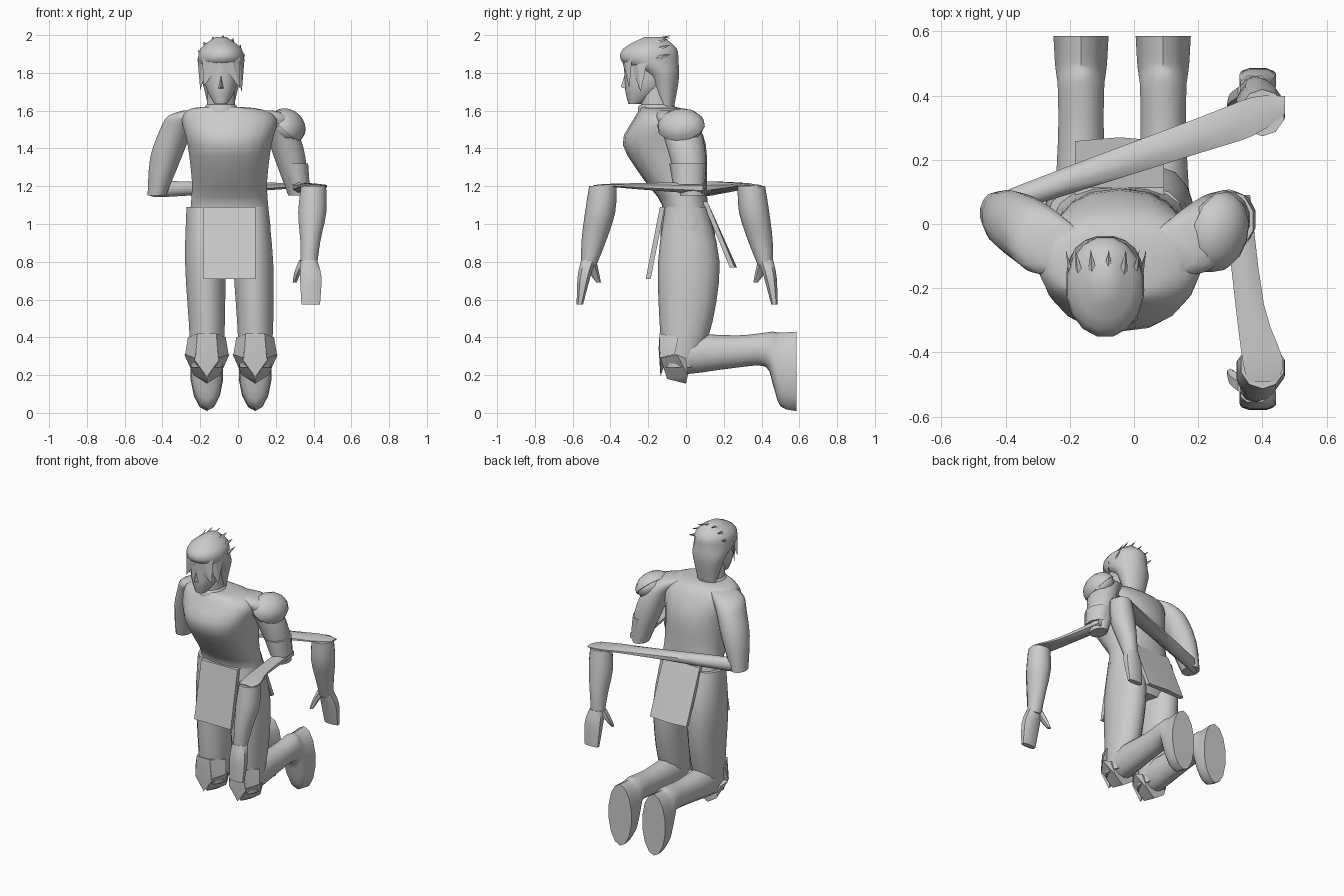
import bpy, bmesh, math
from mathutils import Vector, Euler

cube = bpy.data.objects.get("Cube")
if cube:
    bpy.data.objects.remove(cube, do_unlink=True)

shade = (.6, .6, .6, 1)
grey = bpy.data.materials.new("plain grey")
grey.use_nodes = True
grey.diffuse_color = shade
grey.node_tree.nodes["Principled BSDF"].inputs["Base Color"].default_value = shade

BODY = Vector((-.045, 0, 0))      # centre of the trunk
HEAD = Vector((-.09, -.18, 1.83))  # centre of the skull


def finish(name, bm, angle):
    """Turn a bmesh into a smooth object that keeps its hard edges."""
    bmesh.ops.recalc_face_normals(bm, faces=bm.faces)
    mesh = bpy.data.meshes.new(name)
    bm.to_mesh(mesh)
    bm.free()
    mesh.materials.append(grey)
    mesh.polygons.foreach_set("use_smooth", [True] * len(mesh.polygons))
    mesh.set_sharp_from_angle(angle=math.radians(angle))
    obj = bpy.data.objects.new(name, mesh)
    bpy.context.collection.objects.link(obj)
    return obj


def ring(wide, deep, x=0, y=0, z=0):
    """One cross-section: centre and its two half-sizes."""
    return Vector((x, y, z, wide, deep))


def smooth_path(rings, steps=3):
    """Pass a smooth curve through the cross-sections."""
    padded = [rings[0], *rings, rings[-1]]
    for a, b, c, d in zip(padded, padded[1:], padded[2:], padded[3:]):
        for k in range(steps):
            t = k / steps
            yield b + (c - a) * (t / 2) + (a * 2 - b * 5 + c * 4 - d) * (t * t / 2) \
                + (b * 3 - a - c * 3 + d) * (t ** 3 / 2)
    yield rings[-1]


def loft(name, rings, axis="z", sides=14, power=1.0, origin=Vector(), flip=None):
    """Skin rounded cross-sections that face the given axis."""
    bm = bmesh.new()
    loops = []
    for x, y, z, wide, deep in smooth_path(rings):
        loop = []
        for i in range(sides):
            turn = math.tau * (i + .5) / sides
            c, s = math.cos(turn), math.sin(turn)
            a = wide * math.copysign(abs(c) ** power, c)
            b = deep * math.copysign(abs(s) ** power, s)
            offset = {"x": (0, a, b), "y": (a, 0, b), "z": (a, b, 0)}[axis]
            point = origin + Vector((x, y, z)) + Vector(offset)
            loop.append(bm.verts.new(flip(point) if flip else point))
        loops.append(loop)
    for low, high in zip(loops, loops[1:]):
        for i in range(sides):
            bm.faces.new((low[i - 1], low[i], high[i], high[i - 1]))
    bm.faces.new(loops[0])
    bm.faces.new(loops[-1])
    return finish(name, bm, 50)


def hull(name, points):
    """Faceted solid around a few corner points."""
    bm = bmesh.new()
    for point in points:
        bm.verts.new(point)
    result = bmesh.ops.convex_hull(bm, input=bm.verts)
    inner = [v for v in result["geom_interior"] if isinstance(v, bmesh.types.BMVert)]
    bmesh.ops.delete(bm, geom=inner, context="VERTS")
    return finish(name, bm, 25)


def both_sides(origin, *points):
    """Points given on one side, repeated across the origin's centre plane."""
    return [origin + Vector((s * x, y, z)) for x, y, z in points for s in (1, -1)]


def hair_lock(name, base, tip, width):
    """Pointed strand lying on the skull; both ends are relative to it."""
    base, tip = Vector(base), Vector(tip)
    outward = base.normalized()
    side = (tip - base).cross(outward).normalized() * width
    lift = outward * .015
    hull(name, [HEAD + p for p in (base + side, base - side, base + lift, base - lift, tip)])


# Trunk from hips to collar
loft("torso", [ring(.19, .12, z=.8), ring(.22, .145, y=.01, z=.95), ring(.207, .122, y=-.005, z=1.1),
               ring(.202, .165, y=-.055, z=1.23), ring(.225, .22, y=-.115, z=1.42),
               ring(.255, .165, y=-.115, z=1.55), ring(.2, .12, x=-.02, y=-.125, z=1.605),
               ring(.1, .09, x=-.045, y=-.15, z=1.62)], sides=18, power=.85, origin=BODY)
loft("collar", [ring(.095, .1, z=1.59), ring(.085, .095, z=1.625), ring(.07, .07, z=1.635)],
     origin=Vector((HEAD.x, -.155, 0)))

# Skirt panels hanging at front and back, the back one bowed outward
for name, top, bottom, bow in (("front_skirt_panel", (-.125, 1.09), (-.2, .71), -.005),
                               ("back_skirt_panel", (.1, 1.12), (.245, .77), .025)):
    corners = [(.138, y + d, z) for y, z in (top, bottom) for d in (.013, -.013)]
    hull(name, both_sides(BODY, *corners, (0, bottom[0] + bow, bottom[1])))

# Kneeling legs with knee guards; each shin turns down into an upright foot
for side, s in (("left", 1), ("right", -1)):
    leg = Vector((-.037 + .128 * s, 0, 0))
    loft(side + "_thigh", [ring(.085, .09, y=-.03, z=.24), ring(.098, .14, z=.48),
                           ring(.108, .163, x=-.01, y=.015, z=.8), ring(.09, .11, x=-.02, z=1.09)],
         origin=leg)
    loft(side + "_shin", [ring(.06, .07, y=-.1, z=.29), ring(.085, .105, z=.31),
                          ring(.073, .085, y=.27, z=.325), ring(.074, .09, y=.42, z=.335),
                          ring(.078, .14, y=.46, z=.29), ring(.083, .195, y=.5, z=.23),
                          ring(.088, .21, y=.585, z=.22)], axis="y", origin=leg)
    hull(side + "_knee_guard_upper", both_sides(
        leg, (.05, -.14, .42), (.1, -.04, .4), (.115, -.06, .31), (.06, -.14, .29)))
    hull(side + "_knee_guard_lower", both_sides(
        leg, (.12, -.05, .31), (.06, -.135, .29), (.1, 0, .29), (.07, .01, .2), (0, -.1, .18), (0, 0, .155)))
    hull(side + "_knee_plate", both_sides(
        leg, (.05, -.14, .42), (.065, -.135, .28), (0, -.145, .34), (0, -.135, .19), (0, -.1, .3)))

# Upper arms, leaning outward from the shoulders
for side, s, elbow, shoulder in (("left", 1, .315, .235), ("right", -1, .43, .335)):
    loft(side + "_upper_arm", [
        ring(.05, .065, x=s * elbow, y=.035, z=1.15),
        ring(.085, .095, x=s * (elbow + shoulder) / 2, y=.01, z=1.35),
        ring(.09, .105, x=s * (shoulder - .01), y=-.025, z=1.5),
        ring(.1, .1, x=s * (shoulder - .06), y=-.06, z=1.57),
        ring(.08, .07, x=s * (shoulder - .12), y=-.08, z=1.6)])
loft("left_arm_cuff", [ring(.062, .085, x=.32, y=.015, z=1.21),
                       ring(.08, .098, x=.295, y=.01, z=1.32)], sides=10)

# Shoulder guard on the left arm: a dome over a narrower rim
for name, size, low in (("shoulder_guard_dome", 1, 0), ("shoulder_guard_rim", .93, -.45)):
    bm = bmesh.new()
    bmesh.ops.create_uvsphere(bm, u_segments=12, v_segments=10, radius=size)
    for v in bm.verts:
        v.co = Vector((v.co.x * .105, v.co.y * .13, max(v.co.z, low) * .09))
    bmesh.ops.remove_doubles(bm, verts=bm.verts, dist=.0005)
    guard = finish(name, bm, 40)
    guard.rotation_euler = Euler((0, math.radians(45), math.radians(-16)))
    guard.location = (.258, -.025, 1.515)

# Ribbon-like links from each elbow to its forearm
loft("left_elbow_link", [ring(.045, .035, x=.32, y=.09, z=1.19),
                         ring(.048, .018, x=.36, y=-.25, z=1.2),
                         ring(.068, .008, x=.4, y=-.42, z=1.205),
                         ring(.05, .006, x=.4, y=-.49, z=1.2)], axis="y", sides=8)
loft("right_elbow_link", [ring(.02, .03, x=-.465, y=.04, z=1.18),
                          ring(.04, .045, x=-.38, y=.075, z=1.185),
                          ring(.06, .02, x=.2, y=.275, z=1.2),
                          ring(.065, .009, x=.37, y=.335, z=1.203),
                          ring(.03, .006, x=.47, y=.37, z=1.2)], axis="x", sides=8)

# Forearms and hands: one pair, reflected front to back
def to_back(point):
    return Vector((point.x, -.094 - point.y, point.z))


for side, flip in (("left", None), ("right", to_back)):
    loft(side + "_forearm", [ring(.046, .04, x=.375, y=-.515, z=.78),
                             ring(.056, .065, x=.383, y=-.488, z=.91),
                             ring(.078, .08, x=.393, y=-.455, z=1.06),
                             ring(.07, .073, x=.4, y=-.44, z=1.2)], sides=10, flip=flip)
    loft(side + "_hand", [ring(.052, .018, x=.385, y=-.562, z=.575),
                          ring(.06, .036, x=.385, y=-.54, z=.72),
                          ring(.046, .042, x=.375, y=-.515, z=.81)],
         sides=8, power=.7, flip=flip)
    loft(side + "_thumb", [ring(.012, .012, x=.3, y=-.462, z=.69),
                           ring(.02, .025, x=.315, y=-.485, z=.74),
                           ring(.03, .03, x=.35, y=-.505, z=.81)], sides=6, flip=flip)

# Neck, head and nose
loft("neck", [ring(.08, .085, z=1.58), ring(.07, .075, y=-.02, z=1.74)],
     origin=Vector((HEAD.x, -.15, 0)))
loft("head", [ring(.035, .035, y=-.09, z=-.195), ring(.07, .09, y=-.05, z=-.135),
              ring(.087, .115, y=-.03, z=-.07), ring(.09, .13, y=-.02, z=.07)],
     power=.9, origin=HEAD)
hull("nose", both_sides(HEAD, (.016, -.135, -.115), (0, -.165, -.105),
                        (0, -.145, -.04), (0, -.12, -.08)))

# Hair cap, long at the nape, with pointed locks
loft("hair_cap", [ring(.06, .03, y=.08, z=-.245), ring(.09, .065, y=.07, z=-.12),
                  ring(.112, .09, y=.055, z=-.04), ring(.123, .153, y=-.01, z=.03),
                  ring(.11, .143, y=-.01, z=.1), ring(.03, .05, y=.01, z=.16)],
     sides=16, origin=HEAD)
for i, (base, tip) in enumerate((((.05, -.13, .04), (.1, -.12, -.11)),
                                 ((.09, -.07, .04), (.11, -.06, -.13)),
                                 ((-.05, -.13, .04), (-.09, -.12, -.1)),
                                 ((-.09, -.07, .04), (-.11, -.06, -.12)))):
    hair_lock(f"fringe_lock_{i + 1}", base, tip, .06)

# Tufts fanned over the crown, swept back
for i in range(7):
    turn = math.radians(-70 + 25 * i)
    out, up = math.sin(turn), math.cos(turn)
    hair_lock(f"crown_tuft_{i + 1}", (.1 * out, -.04, .13 * up), (.13 * out, .1, .05 + .12 * up), .03)
